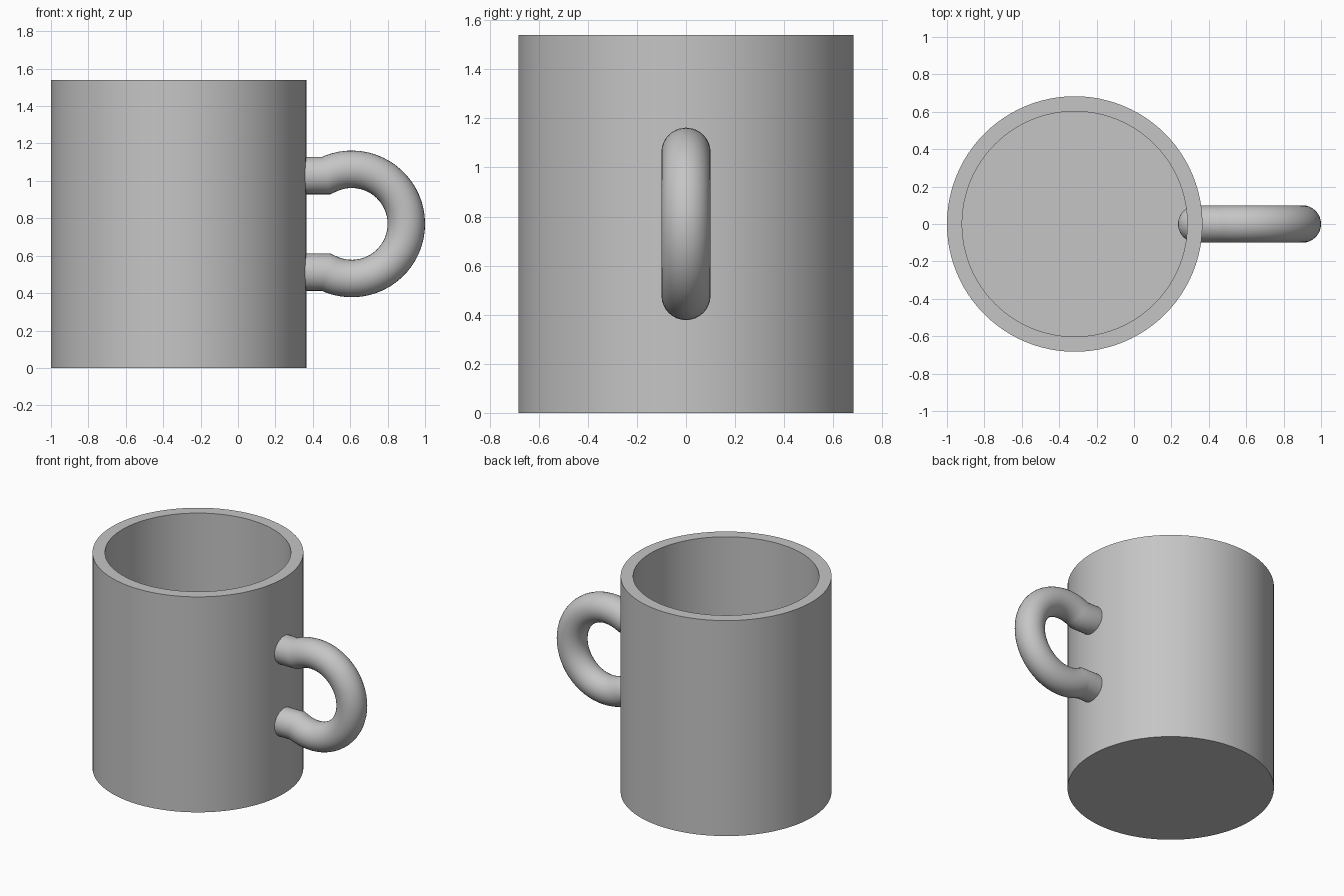
import bpy, bmesh, math
from mathutils import Vector

if "Cube" in bpy.data.objects:
    bpy.data.objects.remove(bpy.data.objects["Cube"])

CUP_X, RADIUS, INNER, HEIGHT, FLOOR = -0.317, 0.683, 0.602, 1.54, 0.08
RING_X, RING_Z, RING_R, TUBE = 0.608, 0.77, 0.292, 0.1
STUB_OFFSET, STUB_END = 0.258, 0.335

# Single grey glaze
grey = bpy.data.materials.new("grey_glaze")
grey.use_nodes = True
colour = (0.56, 0.56, 0.56, 1)
grey.diffuse_color = colour
grey.node_tree.nodes["Principled BSDF"].inputs["Base Color"].default_value = colour


def finish(name, bm):
    bmesh.ops.recalc_face_normals(bm, faces=bm.faces)
    mesh = bpy.data.meshes.new(name)
    bm.to_mesh(mesh)
    bm.free()
    mesh.materials.append(grey)
    obj = bpy.data.objects.new(name, mesh)
    bpy.context.collection.objects.link(obj)
    bpy.ops.object.select_all(action="DESELECT")
    obj.select_set(True)
    bpy.context.view_layer.objects.active = obj
    bpy.ops.object.shade_smooth_by_angle(angle=math.radians(35))
    return obj


def skin(name, rings):
    """Bridge equal rings of points and cap both ends."""
    bm = bmesh.new()
    loops = [[bm.verts.new(p) for p in ring] for ring in rings]
    n = len(loops[0])
    for a, b in zip(loops, loops[1:]):
        for i in range(n):
            j = (i + 1) % n
            bm.faces.new((a[i], a[j], b[j], b[i]))
    bm.faces.new(loops[0])
    bm.faces.new(loops[-1])
    return finish(name, bm)


def circle(n):
    return [(math.cos(math.tau * i / n), math.sin(math.tau * i / n)) for i in range(n)]


# Cup body: outer wall, flat rim, inner wall and floor
profile = [(RADIUS, 0), (RADIUS, HEIGHT), (INNER, HEIGHT), (INNER, FLOOR)]
skin("cup_body", [[(CUP_X + r * c, r * s, z) for c, s in circle(96)] for r, z in profile])

# Handle path: rounded end, straight stub, round loop, then the mirror of the start
caps = [math.radians(a) for a in (88, 75, 60, 45, 30, 15)]
start = [(STUB_END - TUBE * math.sin(a), STUB_OFFSET, TUBE * math.cos(a)) for a in caps]
start.append((STUB_END, STUB_OFFSET, TUBE))
turn = math.pi - math.asin(STUB_OFFSET / RING_R)
steps = 40
arc = []
for i in range(steps + 1):
    a = turn * (1 - 2 * i / steps)
    arc.append((RING_X + RING_R * math.cos(a), RING_R * math.sin(a), TUBE))
path = start + arc + [(x, -z, r) for x, z, r in reversed(start)]

# Sweep a round section along the path with mitred joints
points = [Vector((x, 0, RING_Z + z)) for x, z, r in path]
rings = []
for i, (p, (x, z, r)) in enumerate(zip(points, path)):
    before = (p - points[max(i - 1, 0)]).normalized()
    after = (points[min(i + 1, len(points) - 1)] - p).normalized()
    tangent = (before + after).normalized()
    side = Vector((-tangent.z, 0, tangent.x))
    stretch = 1 / max(tangent.dot(after), tangent.dot(before))
    rings.append([p + side * (r * c * stretch) + Vector((0, r * s, 0)) for c, s in circle(32)])
skin("handle", rings)
